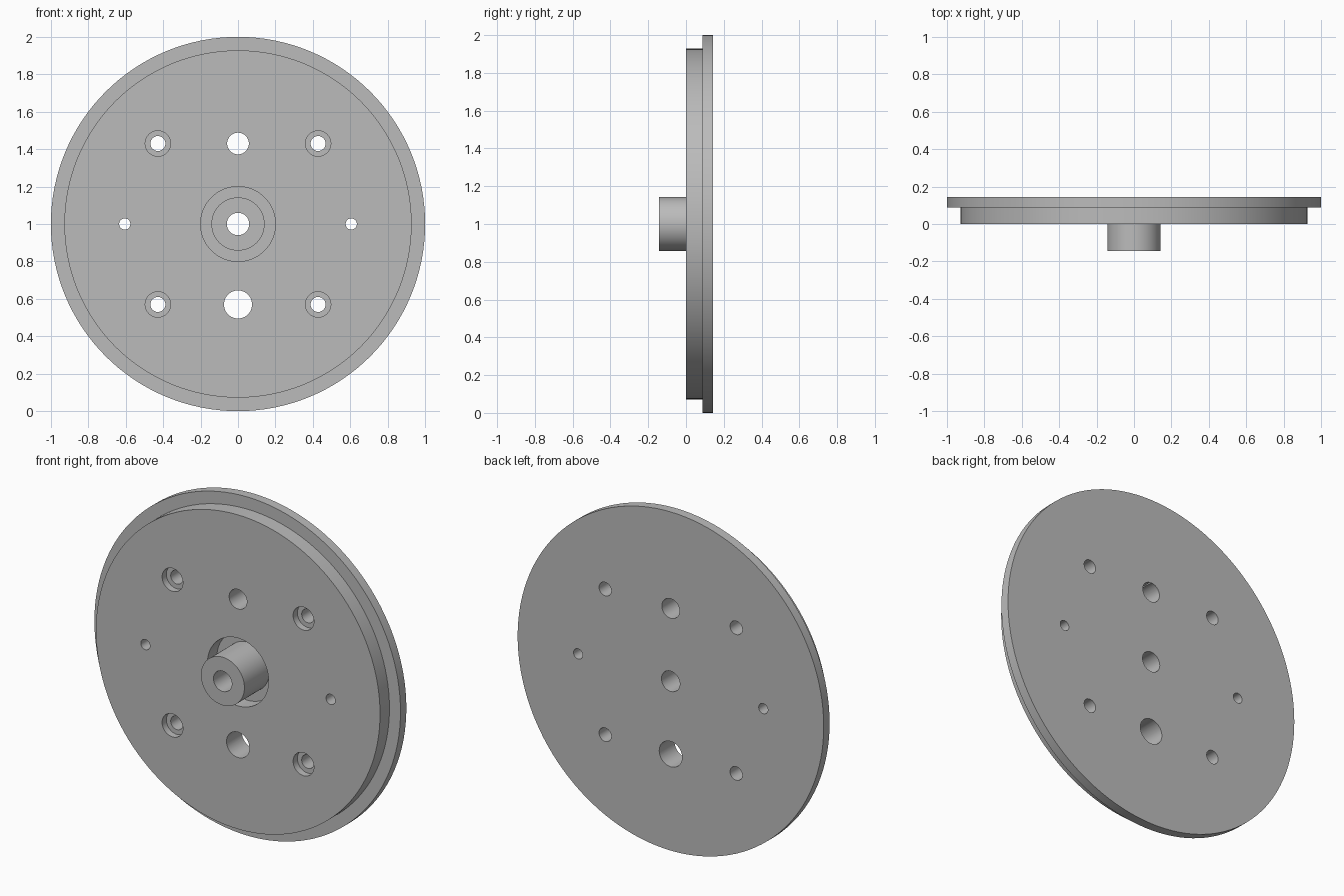
import bpy, bmesh, math
from mathutils import Matrix

if "Cube" in bpy.data.objects:
    bpy.data.objects.remove(bpy.data.objects["Cube"], do_unlink=True)

grey = bpy.data.materials.new("machined_grey")
grey.use_nodes = True
colour = (0.5, 0.5, 0.5, 1)
grey.diffuse_color = colour
grey.node_tree.nodes["Principled BSDF"].inputs["Base Color"].default_value = colour

FRONT, GROOVE, STEP, BACK = 0.0, 0.088, 0.088, 0.143
HUB_FRONT = -0.143
AXIS_Z = 1.0


def lathe(name, profile, steps=128):
    """Turn a closed (radius, y) profile around the disc's axis."""
    bm = bmesh.new()
    verts = [bm.verts.new((r, y, 0)) for r, y in profile]
    edges = [bm.edges.new((a, b)) for a, b in zip(verts, verts[1:] + verts[:1])]
    bmesh.ops.spin(bm, geom=verts + edges, cent=(0, 0, 0), axis=(0, 1, 0),
                   angle=math.tau, steps=steps, use_duplicate=False)
    bmesh.ops.remove_doubles(bm, verts=bm.verts, dist=1e-5)
    bmesh.ops.recalc_face_normals(bm, faces=bm.faces)
    mesh = bpy.data.meshes.new(name)
    bm.to_mesh(mesh)
    bm.free()
    obj = bpy.data.objects.new(name, mesh)
    bpy.context.collection.objects.link(obj)
    obj.location.z = AXIS_Z
    mesh.materials.append(grey)
    return obj


def drill(target, x, z, radius, y0, y1):
    """Cut a round hole from y0 to y1, with x and z measured from the axis."""
    bm = bmesh.new()
    place = (Matrix.Translation((x, (y0 + y1) / 2, z + AXIS_Z))
             @ Matrix.Rotation(math.pi / 2, 4, "X"))
    bmesh.ops.create_cone(bm, cap_ends=True, segments=48, radius1=radius,
                          radius2=radius, depth=y1 - y0, matrix=place)
    mesh = bpy.data.meshes.new("drill")
    bm.to_mesh(mesh)
    bm.free()
    mesh.materials.append(grey)
    cutter = bpy.data.objects.new("drill", mesh)
    cutter.hide_render = True
    bpy.context.collection.objects.link(cutter)
    mod = target.modifiers.new("hole", "BOOLEAN")
    mod.operation = "DIFFERENCE"
    mod.solver = "EXACT"
    mod.object = cutter
    bpy.context.view_layer.objects.active = target
    bpy.ops.object.modifier_apply(modifier=mod.name)
    bpy.data.objects.remove(cutter, do_unlink=True)


# Stepped disc with the hub, the groove around it and the centre bore
disc = lathe("flanged_disc", [
    (0.06, HUB_FRONT), (0.142, HUB_FRONT), (0.142, GROOVE), (0.2, GROOVE),
    (0.2, FRONT), (0.928, FRONT), (0.928, STEP), (1.0, STEP),
    (1.0, BACK), (0.06, BACK)])

# Plain through holes above and below the hub
drill(disc, 0, 0.43, 0.058, -0.1, 0.3)
drill(disc, 0, -0.43, 0.075, -0.1, 0.3)

for side in (-1, 1):
    # Small pin holes
    drill(disc, side * 0.605, 0, 0.03, -0.1, 0.3)
    # Counterbored screw holes
    for up in (-1, 1):
        drill(disc, side * 0.428, up * 0.43, 0.04, -0.1, 0.3)
        drill(disc, side * 0.428, up * 0.43, 0.068, -0.1, 0.04)

# Smooth round walls, sharp rims
bpy.ops.object.select_all(action="DESELECT")
disc.select_set(True)
bpy.context.view_layer.objects.active = disc
bpy.ops.object.shade_smooth_by_angle(angle=math.radians(30))
